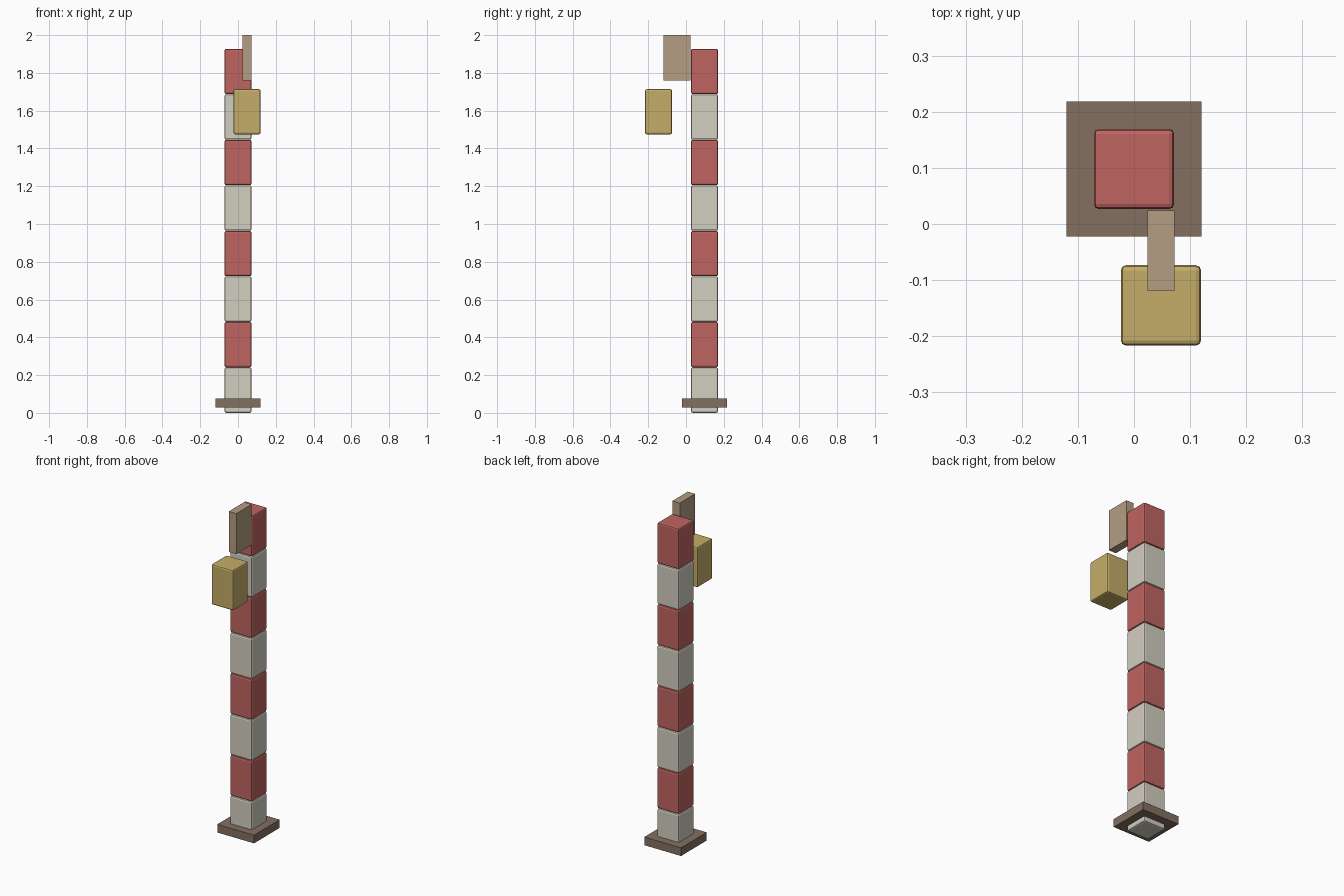
import bpy
import bmesh

if "Cube" in bpy.data.objects:
    bpy.data.objects.remove(bpy.data.objects["Cube"])


def material(name, color):
    m = bpy.data.materials.new(name)
    m.diffuse_color = (*color, 1)
    m.use_nodes = True
    m.node_tree.nodes["Principled BSDF"].inputs["Base Color"].default_value = m.diffuse_color
    return m


RED = material("red", (0.52, 0.13, 0.12))
WHITE = material("off_white", (0.65, 0.62, 0.53))
GOLD = material("gold", (0.56, 0.42, 0.14))
BROWN = material("brown", (0.23, 0.16, 0.12))
TAN = material("tan", (0.46, 0.34, 0.23))


def box(name, center, size, mat, bevel=0.0):
    bm = bmesh.new()
    bmesh.ops.create_cube(bm, size=1)
    bmesh.ops.scale(bm, vec=size, verts=bm.verts)
    if bevel:
        bmesh.ops.bevel(bm, geom=bm.edges[:], offset=bevel, segments=2,
                        profile=0.5, affect='EDGES')
    me = bpy.data.meshes.new(name)
    bm.to_mesh(me)
    bm.free()
    me.materials.append(mat)
    ob = bpy.data.objects.new(name, me)
    ob.location = center
    bpy.context.collection.objects.link(ob)
    return ob


COL_Y = 0.098
PITCH = 0.241

# Striped post: alternating bevelled blocks
for i in range(8):
    box(f"post_block_{i + 1}", (0, COL_Y, PITCH * (i + 0.5)),
        (0.143, 0.143, 0.24), RED if i % 2 else WHITE, 0.009)

# Base plate around the foot of the post
box("base_plate", (0, COL_Y, 0.053), (0.24, 0.24, 0.048), BROWN)

# Bracket panel at the top, and the hanging lantern in front of it
box("bracket", (0.048, -0.0475, 1.8805), (0.048, 0.143, 0.239), TAN)
box("lantern", (0.048, -0.145, 1.594), (0.143, 0.143, 0.239), GOLD, 0.009)
